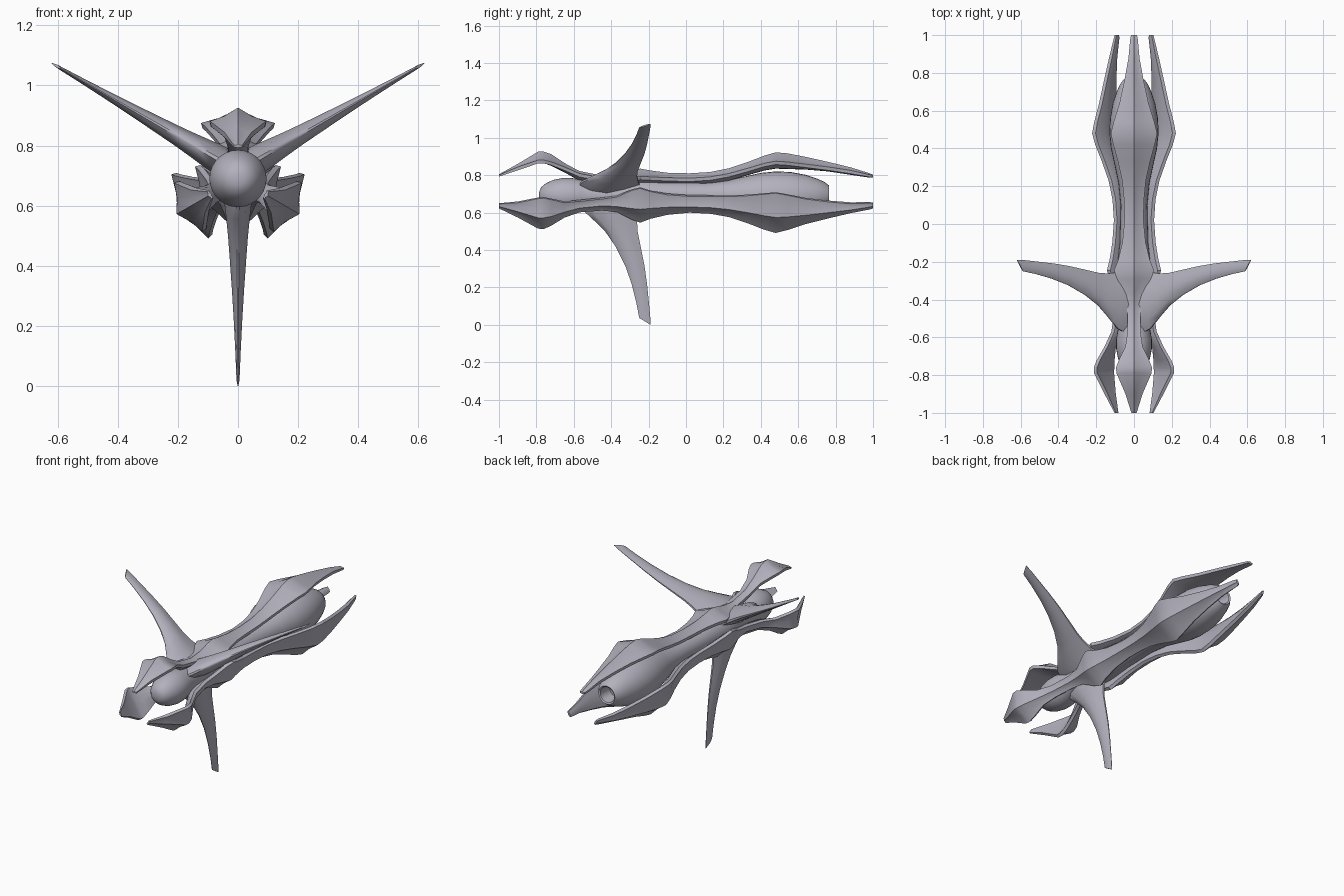
import bpy, bmesh, math
from mathutils import Matrix

cube = bpy.data.objects.get("Cube")
if cube:
    bpy.data.objects.remove(cube)

grey = bpy.data.materials.new("lavender grey")
grey.use_nodes = True
colour = (0.45, 0.44, 0.51, 1)
grey.diffuse_color = colour
grey.node_tree.nodes["Principled BSDF"].inputs["Base Color"].default_value = colour

AXIS = 0.69       # height of the hull axis
FIN_AXIS = 0.716  # height where the fins meet


def loft(name, rings, turn=0, height=AXIS, sharp=35):
    """Skin closed rings of points, cap both ends, turn about the long axis."""
    bm = bmesh.new()
    loops = [[bm.verts.new(p) for p in ring] for ring in rings]
    n = len(loops[0])
    for a, b in zip(loops, loops[1:]):
        for i in range(n):
            j = (i + 1) % n
            bm.faces.new((a[i], a[j], b[j], b[i]))
    bm.faces.new(loops[0])
    bm.faces.new(loops[-1])
    bmesh.ops.recalc_face_normals(bm, faces=bm.faces[:])
    bm.transform(Matrix.Translation((0, 0, height)) @ Matrix.Rotation(math.radians(turn), 4, 'Y'))
    mesh = bpy.data.meshes.new(name)
    bm.to_mesh(mesh)
    bm.free()
    mesh.materials.append(grey)
    obj = bpy.data.objects.new(name, mesh)
    bpy.context.collection.objects.link(obj)
    bpy.ops.object.select_all(action='DESELECT')
    obj.select_set(True)
    bpy.context.view_layer.objects.active = obj
    bpy.ops.object.shade_smooth_by_angle(angle=math.radians(sharp))
    return obj


def circle(y, r, n=28):
    return [(r * math.cos(t), y, r * math.sin(t))
            for t in (2 * math.pi * i / n for i in range(n))]


# Central hull: round nose, slim waist, swollen engine with a hollow outlet
hull = [(-.785, .02), (-.775, .045), (-.75, .066), (-.71, .085), (-.66, .095), (-.61, .095),
        (-.56, .085), (-.5, .075), (-.4, .08), (-.25, .092), (-.1, .075), (.1, .07),
        (.22, .082), (.3, .1), (.4, .122), (.48, .13), (.56, .127), (.64, .112),
        (.7, .092), (.74, .074), (.765, .055), (.76, .047), (.68, .04)]
loft("hull", [circle(y, r) for y, r in hull])

# Long armour arm: (y, ridge radius, edge radius, underside radius, half width)
arm = [(-1, .115, .107, .102, .014), (-.9, .17, .145, .137, .045),
       (-.79, .236, .182, .174, .093), (-.76, .236, .182, .174, .095),
       (-.72, .222, .172, .16, .08), (-.65, .175, .145, .125, .046),
       (-.57, .132, .11, .08, .034), (-.45, .108, .088, .06, .036),
       (-.37, .115, .085, .055, .046), (-.29, .137, .09, .06, .09),
       (-.245, .145, .095, .065, .106), (-.19, .135, .092, .065, .084),
       (-.1, .123, .088, .065, .062), (.02, .12, .085, .065, .05),
       (.13, .127, .092, .065, .053), (.23, .147, .11, .08, .063),
       (.33, .18, .138, .11, .085), (.42, .215, .165, .135, .11),
       (.48, .232, .176, .145, .123), (.54, .227, .172, .143, .108),
       (.64, .208, .16, .14, .077), (.76, .181, .145, .13, .051),
       (.88, .152, .127, .112, .029), (.98, .121, .107, .097, .02),
       (1, .112, .104, .097, .016)]


def arm_ring(y, ridge, edge, under, w):
    lip = min(.009, w * .3)
    half = [(w * .5, edge + (ridge - edge) * .47), (w, edge + lip),
            (w * .96, edge - lip), (w * .45, under + .002)]
    right = [(x, y, z) for x, z in half]
    left = [(-x, y, z) for x, z in reversed(half)]
    return [(0, y, ridge)] + right + [(0, y, under)] + left


for label, turn in (("top", 0), ("left", 120), ("right", 240)):
    loft(label + "_arm", [arm_ring(*s) for s in arm], turn)

# Swept fin: (radius, leading y, trailing y, half thickness)
fin = [(.04, -.58, -.24, .05), (.1, -.555, -.255, .046), (.16, -.49, -.262, .039),
       (.22, -.43, -.258, .033), (.3, -.375, -.242, .027), (.4, -.325, -.222, .02),
       (.5, -.29, -.208, .014), (.6, -.265, -.198, .009), (.675, -.251, -.191, .006),
       (.68, -.249, -.19, .005)]


def fin_ring(r, lead, trail, t, tip=0):
    chord = trail - lead
    side = [(.0, .12), (.15, .62), (.45, 1), (.75, .65), (1, .15)]
    def point(f, h):
        return (t * h, lead + chord * f, r + tip * f)
    return [point(f, h) for f, h in side] + [point(f, -h) for f, h in reversed(side)]


for label, turn in (("left", 60), ("lower", 180), ("right", 300)):
    rings = [fin_ring(*s) for s in fin[:-1]] + [fin_ring(*fin[-1], tip=.036)]
    loft(label + "_fin", rings, turn, FIN_AXIS, 50)
